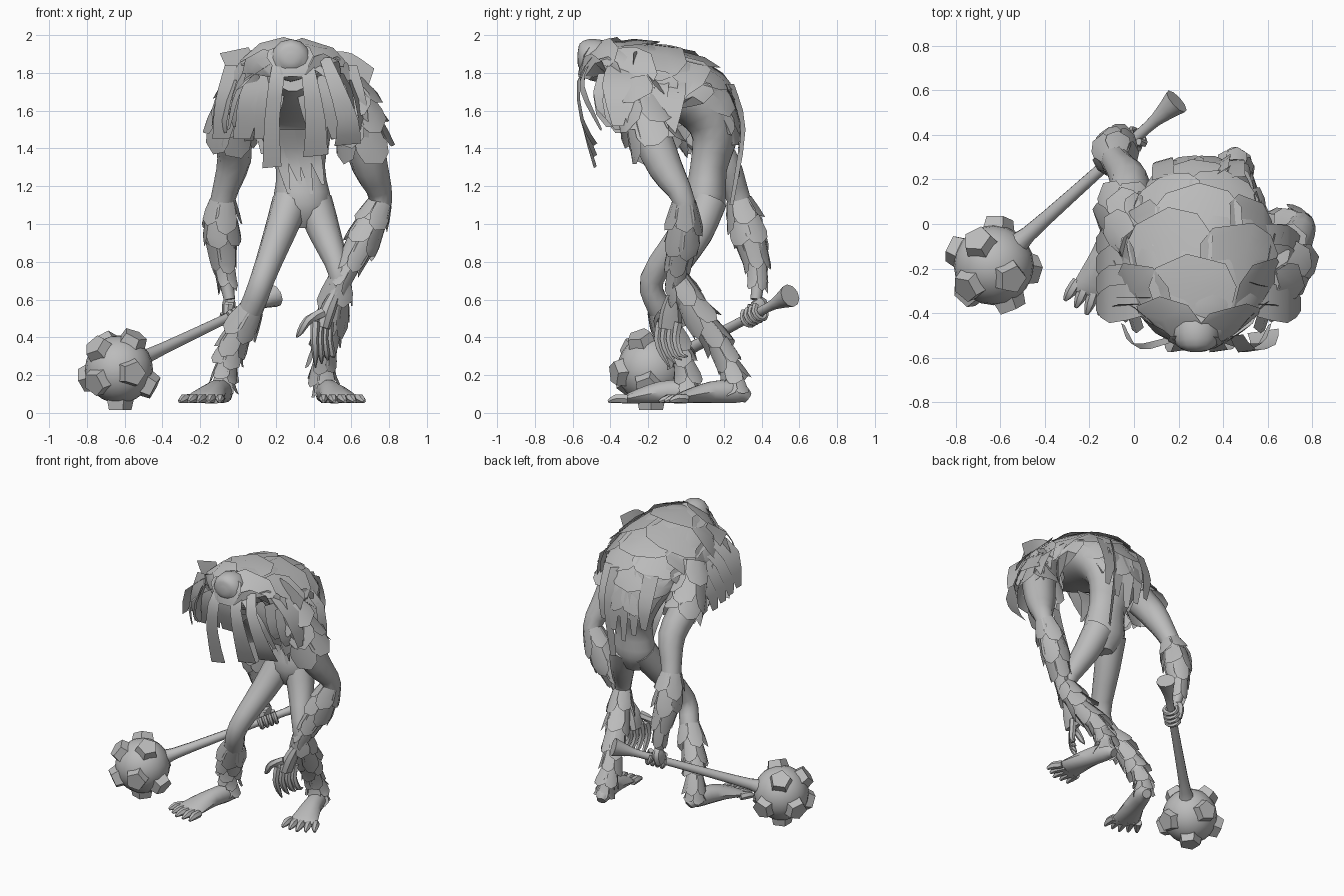
import bpy, bmesh, math, random
from mathutils import Vector as V

random.seed(4)
cube = bpy.data.objects.get("Cube")
if cube:
    bpy.data.objects.remove(cube)

grey = bpy.data.materials.new("grey_hide")
grey.use_nodes = True
grey.diffuse_color = (.5, .5, .5, 1)
grey.node_tree.nodes["Principled BSDF"].inputs["Base Color"].default_value = (.5, .5, .5, 1)
made = []


def finish(name, bm):
    mesh = bpy.data.meshes.new(name)
    bm.to_mesh(mesh)
    bm.free()
    mesh.materials.append(grey)
    ob = bpy.data.objects.new(name, mesh)
    bpy.context.collection.objects.link(ob)
    made.append(ob)


def curve(rows, t):
    """Smooth interpolation through rows of numbers, t from 0 to 1."""
    n = len(rows) - 1
    f = min(max(t, 0), 1) * n
    i = min(int(f), n - 1)
    f -= i
    near = (rows[min(max(k, 0), n)] for k in (i - 1, i, i + 1, i + 2))
    return [b + f / 2 * ((c - a) + f * ((2*a - 5*b + 4*c - d) + f * (3*(b - c) + d - a)))
            for a, b, c, d in zip(*near)]


def frame(tangent, ref=V((1, 0, 0))):
    t = tangent.normalized()
    if abs(t.dot(ref)) > .95:
        ref = V((0, 1, 0))
    a = (ref - t * t.dot(ref)).normalized()
    return t, a, t.cross(a)


def skin(bm, rows):
    """Faces between rows of vertices."""
    for r, s in zip(rows, rows[1:]):
        for j in range(len(r) - 1):
            bm.faces.new((r[j], r[j + 1], s[j + 1], s[j]))


def tube(bm, rows, sides=10, steps=3):
    """Rows are x, y, z, width radius, depth radius."""
    n = (len(rows) - 1) * steps
    pts = [curve(rows, i / n) for i in range(n + 1)]
    rings = []
    for i, p in enumerate(pts):
        t, a, b = frame(V(pts[min(i + 1, n)][:3]) - V(pts[max(i - 1, 0)][:3]))
        rings.append([bm.verts.new(V(p[:3]) + a * p[3] * math.cos(k * math.tau / sides)
                                   + b * p[-1] * math.sin(k * math.tau / sides)) for k in range(sides)])
    old = set(bm.faces)
    bm.faces.new(rings[0][::-1])
    bm.faces.new(rings[-1])
    skin(bm, [r + r[:1] for r in rings])
    bmesh.ops.recalc_face_normals(bm, faces=[f for f in bm.faces if f not in old])


def part(name, rows, sides=10, steps=3):
    bm = bmesh.new()
    tube(bm, rows, sides, steps)
    finish(name, bm)


def shingle(bm, surface, u, a, du, da, lift):
    """Ragged plate that follows a surface(u, angle, height) and lifts at its tip."""
    shape = [[(0, -1), (0, 0), (0, 1)], [(.6, -1), (.6, 0), (.6, 1)],
             [(.84, -.75), (1, random.uniform(-.2, .2)), (.88, .7)]]
    skin(bm, [[bm.verts.new(surface(u + p * du, a + q * da, .004 + p * lift)) for p, q in row] for row in shape])


def fur(name, rows, count, around, du, lift, stop):
    """Rings of plates wrapped round a limb."""
    def limb(u, a, height):
        p, q, r = curve(rows, u), curve(rows, u - .02), curve(rows, u + .02)
        _, s, b = frame(V(r[:3]) - V(q[:3]))
        return V(p[:3]) + (s * math.cos(a) + b * math.sin(a)) * (p[3] + height)

    bm = bmesh.new()
    for i in range(count):
        for k in range(around):
            ang = (k + i % 2 * .5 + random.uniform(-.1, .1)) * math.tau / around
            shingle(bm, limb, i / (count - 1) * stop, ang, du * random.uniform(.8, 1.1),
                    math.pi / around * 1.1, lift * random.uniform(.6, 1.3))
    finish(name, bm)


def ribbon(bm, rows, side=(1, 0, 0), steps=6):
    """Hanging strand; rows are x, y, z, half width."""
    pts = [curve(rows, i / steps) for i in range(steps + 1)]
    skin(bm, [[bm.verts.new(V(p[:3]) + V(side) * p[3] * s) for s in (-1, 1)] for p in pts])


# Hunched body and head
part("torso", [(.34, .1, .98, .06, .05), (.34, .1, 1.1, .15, .11), (.33, .12, 1.3, .13, .1), (.31, .15, 1.5, .2, .13),
               (.3, .04, 1.68, .27, .17), (.29, -.22, 1.76, .22, .15), (.29, -.42, 1.8, .1, .1)], 14)
part("head", [(.28, -.36, 1.83, .08), (.28, -.45, 1.86, .11), (.28, -.53, 1.88, .1), (.28, -.565, 1.88, .06),
              (.28, -.575, 1.88, .02)], 12)

# Arms
left_arm = [(.55, -.26, 1.74, .11), (.64, -.2, 1.52, .11), (.7, -.11, 1.3, .095), (.755, -.01, 1.12, .06),
            (.67, -.015, .93, .08), (.57, -.05, .74, .045), (.5, -.07, .6, .03)]
right_arm = [(.04, -.1, 1.74, .11), (-.03, .04, 1.52, .1), (-.02, .19, 1.34, .09), (-.08, .28, 1.13, .065),
             (-.09, .33, .95, .085), (-.07, .38, .75, .045), (-.045, .37, .6, .03)]
part("left_arm", left_arm)
part("right_arm", right_arm)
fur("left_forearm_fur", left_arm[3:], 4, 5, .28, .02, .6)
fur("right_forearm_fur", right_arm[3:], 4, 5, .28, .02, .6)
fur("left_sleeve", left_arm[:3], 3, 5, .42, .045, .4)
fur("right_sleeve", right_arm[:3], 3, 5, .4, .04, .35)

# Legs
left_leg = [(.4, .12, 1.12, .1), (.46, .06, .95, .085), (.54, -.05, .72, .055), (.51, .04, .55, .06),
            (.46, .18, .35, .055), (.45, .25, .2, .045), (.46, .27, .09, .045)]
right_leg = [(.28, .1, 1.12, .1), (.22, -.01, .95, .085), (.13, -.18, .71, .065), (.07, -.14, .55, .065),
             (-.02, -.06, .38, .055), (-.07, .0, .22, .045), (-.08, .01, .09, .045)]
part("left_leg", left_leg)
part("right_leg", right_leg)
fur("left_shin_fur", left_leg[2:], 6, 5, .22, .035, .78)
fur("right_shin_fur", right_leg[3:], 5, 5, .26, .035, .72)


# Feet with short spread toes
def foot(name, heel, ball):
    bm = bmesh.new()
    heel, ball = V(heel), V(ball)
    d, s, _ = frame(ball - heel)
    path = [(heel - d * .06, .03, .03), (heel, .055, .06), (heel.lerp(ball, .4), .065, .06),
            (heel.lerp(ball, .85), .095, .034), (ball, .1, .02)]
    tube(bm, [(*(p.xy), .05 + h, w, h) for p, w, h in path], 10)
    for k in range(5):
        base = ball + s * (k - 2) * .042 - d * .04
        tip = base + d * (.13 - .015 * abs(k - 2)) + s * (k - 2) * .014
        tube(bm, [(*base.xy, .074, .025), (*base.lerp(tip, .6).xy, .076, .025), (*tip.xy, .06, .009)], 6, 2)
    finish(name, bm)


foot("left_foot", (.46, .27, 0), (.545, -.055, 0))
foot("right_foot", (-.08, .0, 0), (-.185, -.32, 0))

# Open left hand with long clawed fingers
bm = bmesh.new()
tube(bm, [(.51, -.07, .62, .032, .032), (.475, -.08, .54, .042, .055), (.45, -.085, .45, .036, .065)], 8)
for k in range(4):
    y, x = -.135 + .032 * k, .41 + .025 * k
    tube(bm, [(x, y, .48, .025), (x - .005, y - .015, .39, .022), (x + .005 * k, y + .01, .31, .018),
              (x + .008 * k, y + .05, .24 + .02 * k, .004)], 6, 2)
tube(bm, [(.45, -.12, .53, .028), (.37, -.15, .49, .024), (.33, -.14, .43, .018), (.31, -.13, .4, .004)], 6, 2)
finish("left_hand", bm)

# Club handle, ball and five-sided studs
core, end = V((-.63, -.185, .23)), V((.19, .55, .62))
axis = (end - core).normalized()
stops = [(.13, .06), (.22, .038), (.5, .03), (.9, .026), (1.04, .03), (1.17, .063)]
part("club_handle", [(*(core + axis * s), r) for s, r in stops], 10, 2)
bm = bmesh.new()
bmesh.ops.create_uvsphere(bm, u_segments=20, v_segments=12, radius=.18)
bmesh.ops.translate(bm, verts=bm.verts, vec=core)
finish("club_ball", bm)
bm = bmesh.new()
for d in ((0, 0, -1), (-.35, .55, .75), (.4, -.3, .85), (.38, -.92, -.1), (-.6, -.65, -.35), (.85, -.1, -.45),
          (-.85, .35, -.25), (.1, .95, -.25), (-.6, -.5, .6)):
    d = V(d).normalized()
    tube(bm, [(*(core + d * .15), .08), (*(core + d * .215), .066)], 5, 1)
finish("club_studs", bm)

# Right hand wrapped round the handle
bm = bmesh.new()
_, e, f = frame(axis, V((0, 0, -1)))
grip = core + axis * .87
tube(bm, [(*right_arm[-1][:3], .03, .03), (*(grip + V((-.03, .02, .05))), .035, .055),
          (*(grip + V((-.035, .0, -.01))), .03, .05)], 8)
for k in range(4):
    mid = grip + axis * (k * .033 - .05)
    loop = [mid + (e * math.cos(t) + f * math.sin(t)) * .042 for t in (-2.6, -1.6, -.6, .4, 1.4, 2.2)]
    tube(bm, [(*p, .018 - .001 * j) for j, p in enumerate(loop)], 6, 2)
finish("right_hand", bm)

# Shaggy cape: y, z, half width and depth along the spine
spine = [(-.57, 1.78, .11, .06), (-.53, 1.9, .21, .14), (-.38, 1.965, .3, .24), (-.12, 1.935, .36, .28),
         (.1, 1.86, .32, .25), (.21, 1.74, .27, .16), (.27, 1.58, .19, .08), (.285, 1.42, .12, .04)]


def cape(u, a, height):
    y, z, w, d = curve(spine, u)
    p, q = curve(spine, u - .01), curve(spine, u + .01)
    t = V((0, q[0] - p[0], q[1] - p[1])).normalized()
    inward = V((0, t.z, -t.y))
    out = V((math.sin(a), 0, 0)) - inward * math.cos(a)
    return V((.29 + w * math.sin(a), y, z)) + inward * d * (1 - math.cos(a)) + out * height


bm = bmesh.new()
skin(bm, [[bm.verts.new(cape(i / 20, (k / 8 - 1) * 1.6, 0)) for k in range(17)] for i in range(21)])
finish("cape_lining", bm)

bm = bmesh.new()
for i in range(8):
    for k in range(3 + i % 2):
        shingle(bm, cape, .02 + i * .107, (k - (2 + i % 2) / 2) * 1.05 + random.uniform(-.1, .1),
                random.uniform(.17, .21), .6, .026)
finish("cape_plates", bm)

# Ragged hem dropping from both sides of the cape, and broad shoulder flaps
bm = bmesh.new()
for sgn in (-1, 1):
    for i in range(4):
        x, y, z = cape(.22 + i * .085, sgn * 1.4, .01)
        low = random.uniform(.22, .3)
        ribbon(bm, [(x, y, z, .07), (x + sgn * .05, y - .02, z - low * .6, .08), (x + sgn * .04, y, z - low, .025)],
               (.3 * sgn, .95, 0), 3)
        x, y, z = .29 + sgn * .24, -.34 + i * .09, 1.85 - .02 * i
        ribbon(bm, [(x, y, z, .07), (x + sgn * .16, y - .02, z - .12, .085), (x + sgn * .22, y - .02, z - .33, .03)],
               (0, 1, 0), 4)
ribbon(bm, [(.1, -.3, 1.74, .05), (.04, -.33, 1.8, .08), (-.02, -.33, 1.92, .08)], (.95, 0, .2))
ribbon(bm, [(.5, -.26, 1.86, .06), (.58, -.28, 1.83, .08), (.7, -.28, 1.76, .07)], (.3, 0, .9))
finish("shoulder_flaps", bm)

# Long hair locks round the face
bm = bmesh.new()
for x0, x1, low, w in ((.36, .41, 1.36, .065), (.22, .18, 1.3, .05), (.46, .58, 1.42, .07)):
    ribbon(bm, [(x0, -.5, 1.88, .03), (x0 * .6 + x1 * .4, -.57, 1.76, .04), (x1, -.55, 1.55, w * .8),
                (x1, -.48, low, w)], (1, .15, .1))
for sgn in (-1, 1):
    ribbon(bm, [(.28 + sgn * .12, -.52, 1.84, .03), (.28 + sgn * .27, -.55, 1.72, .04),
                (.28 + sgn * .33, -.45, 1.5, .015)], (.5, sgn * .3, .3))
    for k in range(3):
        x = .28 + sgn * (.08 + .11 * k)
        ribbon(bm, [(x, -.36, 1.84, .05), (x + sgn * .03, -.37, 1.65, .07), (x + sgn * .07, -.3, 1.45, .045)])
finish("hair_locks", bm)

# Torn strips hanging down the back and belly
bm = bmesh.new()
for k in range(5):
    x = .13 + k * .08
    low = 1.25 + .06 * abs(k - 2)
    ribbon(bm, [(x, .21, 1.74, .05), (x, .285, 1.54, .045), (x + .01, .28, low, .018)], (1, random.uniform(-.3, .3), 0))
ribbon(bm, [(.4, .24, 1.74, .03), (.41, .3, 1.5, .03), (.41, .24, 1.1, .02)], (.8, .5, 0))
for k in range(4):
    x = .2 + k * .06
    ribbon(bm, [(x, -.08, 1.5, .04), (x + .03, .0, 1.35, .035), (x + .07, .0, 1.16 + .05 * (k % 2), .008)])
finish("torn_strips", bm)

bpy.ops.object.select_all(action="DESELECT")
for ob in made:
    ob.select_set(True)
bpy.context.view_layer.objects.active = made[0]
bpy.ops.object.shade_smooth_by_angle(angle=math.radians(40))
